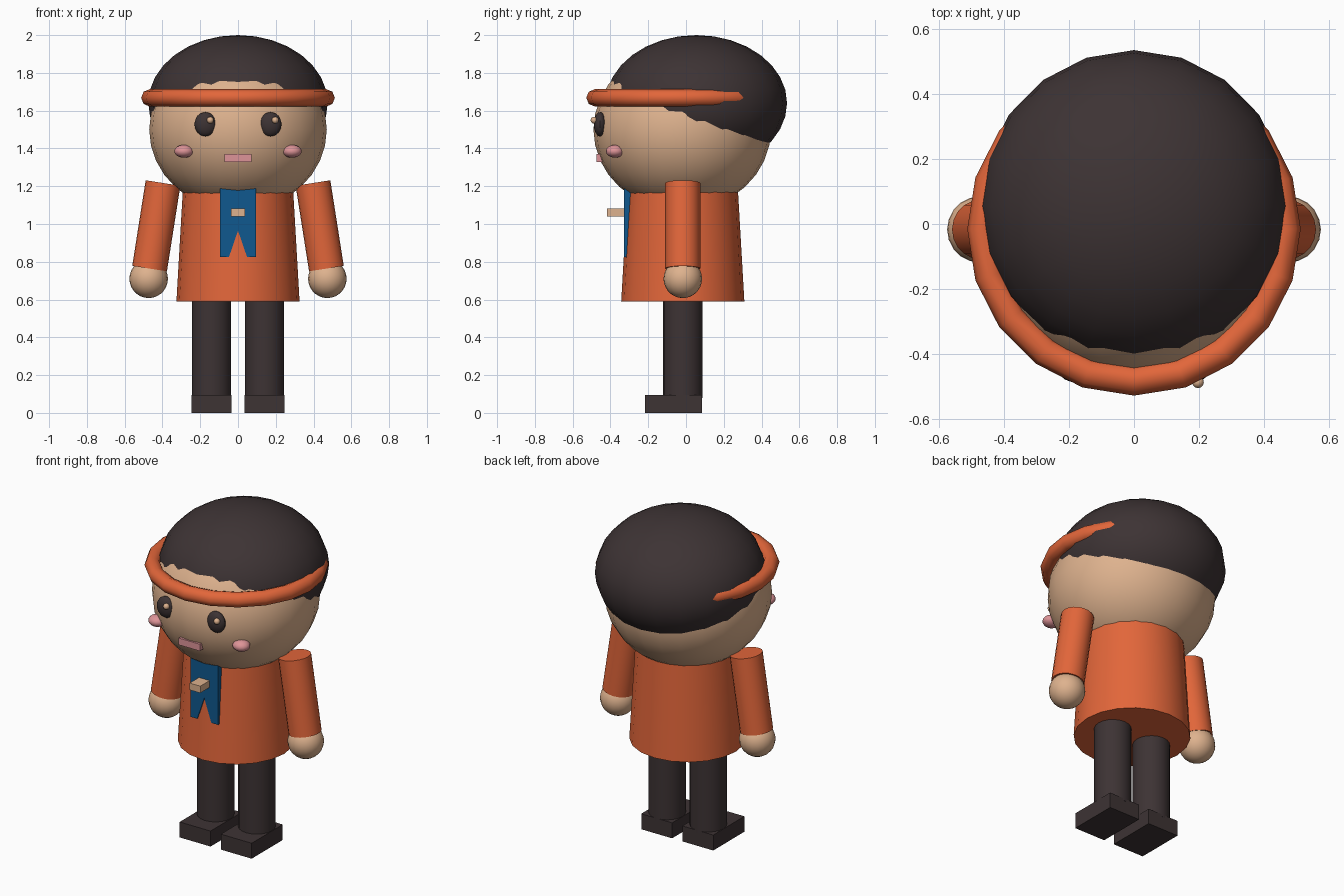
import bpy
import bmesh
import math
from mathutils import Matrix, Vector

cube = bpy.data.objects.get("Cube")
if cube:
    bpy.data.objects.remove(cube, do_unlink=True)


def material(name, rgb):
    """Flat material from 0-255 display values."""
    lin = [((c / 255 + 0.055) / 1.055) ** 2.4 for c in rgb] + [1.0]
    mat = bpy.data.materials.new(name)
    mat.use_nodes = True
    mat.diffuse_color = lin
    mat.node_tree.nodes["Principled BSDF"].inputs["Base Color"].default_value = lin
    return mat


ORANGE = material("orange cloth", (226, 102, 58))
SKIN = material("skin", (222, 178, 142))
DARK = material("charcoal", (61, 51, 52))
BLUE = material("blue cloth", (16, 88, 142))
PINK = material("pink", (222, 148, 152))
MID_Y = -0.017


def finish(bm, name, mat, angle=35):
    bmesh.ops.recalc_face_normals(bm, faces=bm.faces[:])
    mesh = bpy.data.meshes.new(name)
    bm.to_mesh(mesh)
    bm.free()
    mesh.materials.append(mat)
    obj = bpy.data.objects.new(name, mesh)
    bpy.context.collection.objects.link(obj)
    bpy.ops.object.select_all(action="DESELECT")
    obj.select_set(True)
    bpy.context.view_layer.objects.active = obj
    bpy.ops.object.shade_smooth_by_angle(angle=math.radians(angle))
    return obj


def ellipsoid(name, mat, centre, radii, segments=20, rings=14):
    bm = bmesh.new()
    bmesh.ops.create_uvsphere(
        bm, u_segments=segments, v_segments=rings, radius=1,
        matrix=Matrix.Translation(centre) @ Matrix.Diagonal((*radii, 1)))
    return finish(bm, name, mat)


def tube(name, mat, start, end, r_start, r_end, sides=20):
    a, b = Vector(start), Vector(end)
    turn = (b - a).to_track_quat("Z", "Y").to_matrix().to_4x4()
    bm = bmesh.new()
    bmesh.ops.create_cone(
        bm, cap_ends=True, segments=sides, radius1=r_start, radius2=r_end,
        depth=(b - a).length, matrix=Matrix.Translation((a + b) / 2) @ turn)
    return finish(bm, name, mat)


def box(name, mat, low, high):
    a, b = Vector(low), Vector(high)
    bm = bmesh.new()
    bmesh.ops.create_cube(
        bm, size=1,
        matrix=Matrix.Translation((a + b) / 2) @ Matrix.Diagonal((*(b - a), 1)))
    return finish(bm, name, mat)


# Head, hair and headband
ellipsoid("head", SKIN, (0, -0.02, 1.5), (0.47, 0.47, 0.43), 24, 16)
ellipsoid("hair", DARK, (0, 0.055, 1.64), (0.475, 0.48, 0.36), 20, 16)
bpy.ops.mesh.primitive_torus_add(
    location=(0, -0.015, 1.668), major_radius=0.467, minor_radius=0.046,
    major_segments=20, minor_segments=8)
band = bpy.context.object
band.name = "headband"
band.data.materials.append(ORANGE)
bpy.ops.object.shade_smooth()

# Coat
tube("coat", ORANGE, (0, MID_Y, 0.59), (0, MID_Y, 1.18), 0.326, 0.292)

# Mirrored parts
for side, s in (("left", 1), ("right", -1)):
    ellipsoid(side + "_eye", DARK, (s * 0.172, -0.455, 1.528), (0.058, 0.033, 0.064), 16, 12)
    # Both glints sit on the same side of the eye
    ellipsoid(side + "_eye_glint", SKIN, (s * 0.172 + 0.025, -0.487, 1.55), (0.018,) * 3, 12, 8)
    ellipsoid(side + "_cheek", PINK, (s * 0.286, -0.376, 1.385), (0.051, 0.048, 0.034), 16, 12)
    tube(side + "_arm", ORANGE, (s * 0.468, MID_Y, 0.764), (s * 0.397, MID_Y, 1.217), 0.093, 0.093)
    ellipsoid(side + "_hand", SKIN, (s * 0.473, MID_Y, 0.71), (0.102,) * 3)
    tube(side + "_leg", DARK, (s * 0.14, MID_Y, 0.08), (s * 0.14, MID_Y, 0.6), 0.104, 0.104)
    box(side + "_shoe", DARK, (s * 0.14 - 0.105, -0.217, 0), (s * 0.14 + 0.105, 0.085, 0.095))

# Mouth
box("mouth", PINK, (-0.072, -0.474, 1.329), (0.072, -0.43, 1.371))

# Neckerchief with a notched end, extruded from its outline
outline = [(-0.094, 1.2), (-0.094, 0.825), (-0.048, 0.825), (0, 0.965),
           (0.048, 0.825), (0.094, 0.825), (0.094, 1.2)]
bm = bmesh.new()
face = bm.faces.new([bm.verts.new((x, -0.328, z)) for x, z in outline])
ext = bmesh.ops.extrude_face_region(bm, geom=[face], use_keep_orig=True)
bmesh.ops.translate(
    bm, vec=(0, 0.035, 0),
    verts=[g for g in ext["geom"] if isinstance(g, bmesh.types.BMVert)])
finish(bm, "neckerchief", BLUE)
box("neckerchief_ring", SKIN, (-0.036, -0.418, 1.04), (0.036, -0.31, 1.082))
